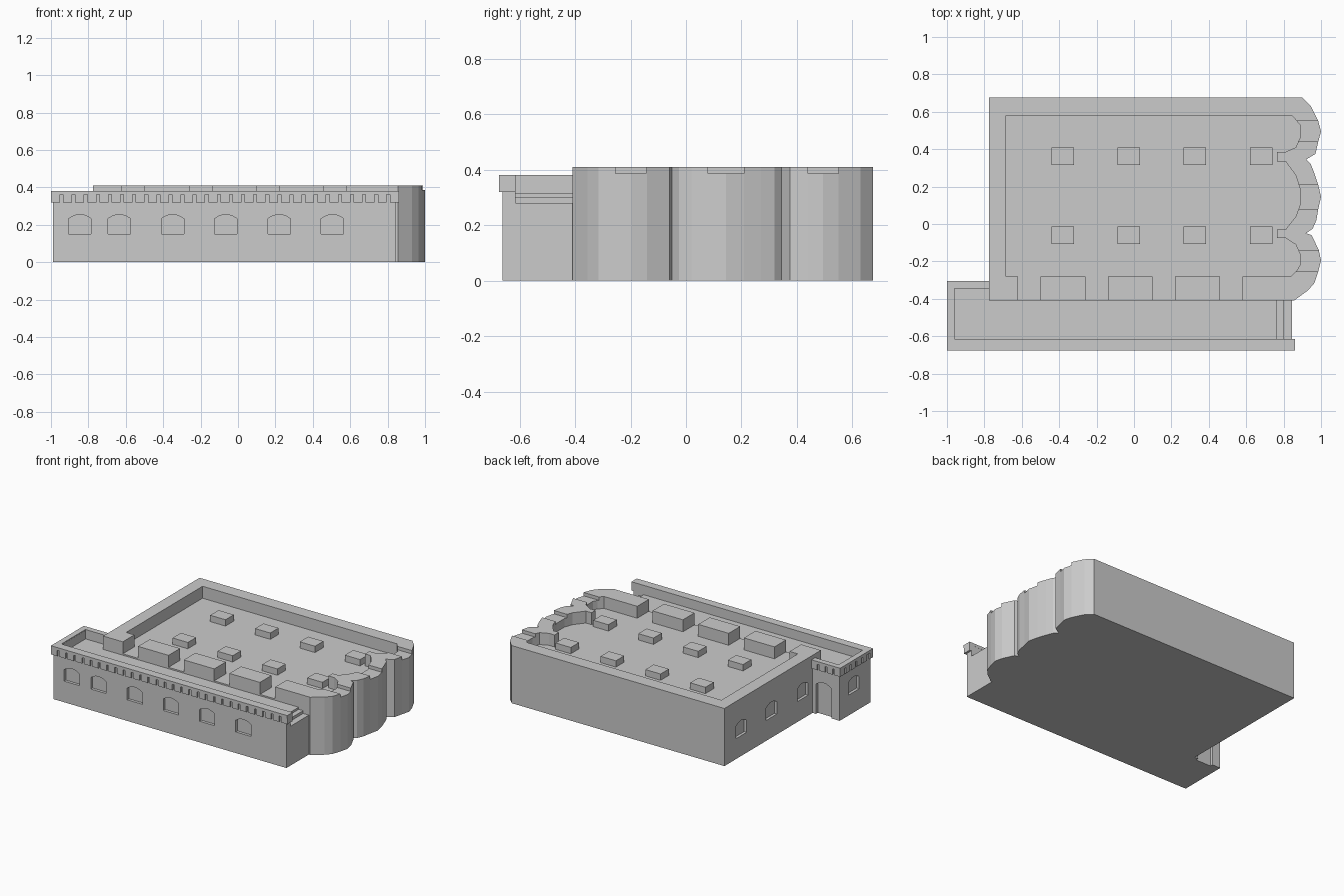
import bpy, bmesh, math
from mathutils import Matrix


def prism(name, pts, z0, z1, mat=None):
    """Extrude a flat outline between two heights, optionally re-oriented."""
    bm = bmesh.new()
    face = bm.faces.new([bm.verts.new((x, y, z0)) for x, y in pts])
    up = bmesh.ops.extrude_face_region(bm, geom=[face])
    for v in up["geom"]:
        if isinstance(v, bmesh.types.BMVert):
            v.co.z = z1
    if mat:
        bm.transform(mat)
    bmesh.ops.recalc_face_normals(bm, faces=bm.faces)
    me = bpy.data.meshes.new(name)
    bm.to_mesh(me)
    bm.free()
    ob = bpy.data.objects.new(name, me)
    bpy.context.collection.objects.link(ob)
    return ob


def box(name, x0, x1, y0, y1, z0, z1):
    return prism(name, [(x0, y0), (x1, y0), (x1, y1), (x0, y1)], z0, z1)


def carve(target, cutter):
    """Subtract a cutter from the target and discard it."""
    m = target.modifiers.new("cut", "BOOLEAN")
    m.operation, m.solver, m.object = "DIFFERENCE", "EXACT", cutter
    bpy.context.view_layer.objects.active = target
    bpy.ops.object.modifier_apply(modifier=m.name)
    bpy.data.objects.remove(cutter)


def opening(x, y, angle, z0, z1, w=0.12, depth=0.02):
    """Shallow-arched recess cutter; angle 0 faces -y."""
    n, rise = 6, 0.022
    pts = [(-w / 2, z0), (w / 2, z0)]
    for i in range(n + 1):
        t = 1 - 2 * i / n
        pts.append((t * w / 2, z1 - rise + rise * (1 - t * t)))
    mat = (Matrix.Translation((x, y, 0)) @ Matrix.Rotation(angle, 4, "Z")
           @ Matrix.Rotation(math.pi / 2, 4, "X"))
    return prism("opening_cutter", pts, -depth, 0.05, mat)


ROOF, TOP, WING_ROOF = 0.325, 0.41, 0.315

# Main hall with three faceted lobes on the right
hall = prism("main_hall", [
    (-0.775, -0.41), (0.855, -0.41), (0.93, -0.355), (0.965, -0.315), (0.985, -0.255),
    (1.0, -0.195), (0.988, -0.14), (0.95, -0.06), (0.92, -0.05), (0.955, -0.025),
    (0.975, 0.02), (0.985, 0.08), (1.0, 0.145), (0.985, 0.21), (0.965, 0.27),
    (0.945, 0.32), (0.92, 0.345), (0.97, 0.375), (0.985, 0.44), (1.0, 0.495),
    (0.985, 0.55), (0.945, 0.63), (0.9, 0.675), (-0.775, 0.675)], 0, TOP)

# Sunken roof behind the parapet
carve(hall, prism("roof_cutter", [
    (-0.685, -0.28), (0.84, -0.28), (0.87, -0.25), (0.887, -0.22), (0.887, -0.16),
    (0.865, -0.11), (0.81, -0.075), (0.765, -0.075), (0.765, -0.03), (0.81, -0.03),
    (0.865, 0.04), (0.887, 0.1), (0.887, 0.19), (0.865, 0.26), (0.81, 0.335),
    (0.765, 0.335), (0.765, 0.385), (0.81, 0.385), (0.865, 0.41), (0.887, 0.46),
    (0.887, 0.53), (0.845, 0.58), (-0.685, 0.58)], ROOF, 0.5))

# Gaps in the front parapet and shallow notches over the lobes
for x in (-0.62, -0.26, 0.10, 0.46):
    carve(hall, box("gap_cutter", x, x + 0.12, -0.5, -0.25, ROOF, 0.5))
for y0, y1 in ((-0.255, -0.145), (0.08, 0.21), (0.44, 0.55)):
    carve(hall, box("notch_cutter", 0.86, 1.1, y0, y1, 0.386, 0.5))

# Windows on the left wall of the hall
for y in (0.485, 0.145, -0.205):
    carve(hall, opening(-0.775, y, -math.pi / 2, 0.145, 0.255))

# Roof skylights
for x in (-0.38, -0.027, 0.325, 0.68):
    for y in (-0.06, 0.363):
        box("skylight", x - 0.06, x + 0.06, y - 0.047, y + 0.047, ROOF - 0.01, 0.37)

# Front wing, L-shaped, with sunken roof
wing = prism("front_wing", [
    (-0.988, -0.662), (0.845, -0.662), (0.845, -0.40), (-0.765, -0.40),
    (-0.765, -0.317), (-0.988, -0.317)], 0, 0.375)
carve(wing, prism("wing_roof_cutter", [
    (-0.959, -0.616), (0.95, -0.616), (0.95, -0.36), (-0.74, -0.36),
    (-0.74, -0.344), (-0.959, -0.344)], WING_ROOF, 0.5))

# Steps down at the right end of the wing roof
for x, z in ((0.765, 0.30), (0.80, 0.28)):
    carve(wing, box("step_cutter", x, 0.95, -0.616, -0.36, z, 0.5))

# Wing windows and back door
for x in (-0.845, -0.635, -0.35, -0.065, 0.22, 0.505):
    carve(wing, opening(x, -0.662, 0, 0.15, 0.255))
carve(wing, opening(-0.988, -0.475, -math.pi / 2, 0.145, 0.255))
carve(wing, opening(-0.862, -0.317, math.pi, -0.02, 0.235))

# Cornice cap around the wing
prism("cornice_cap", [
    (-1.0, -0.675), (0.86, -0.675), (0.86, -0.615), (-0.96, -0.615),
    (-0.96, -0.345), (-0.77, -0.345), (-0.77, -0.305), (-1.0, -0.305)], 0.362, 0.382)

# Dentil blocks under the cap: front, left and back runs
pitch = (1.86 - 0.048) / 28
for i in range(29):
    x = -1.0 + i * pitch
    box("front_dentil", x, x + 0.048, -0.674, -0.64, 0.32, 0.365)
box("cornice_end", 0.83, 0.86, -0.674, -0.615, 0.32, 0.365)
for i in range(5):
    y = -0.61 + i * 0.0643
    box("left_dentil", -0.999, -0.97, y, y + 0.047, 0.32, 0.365)
for i in range(4):
    x = -0.999 + i * 0.06
    box("back_dentil", x, x + 0.044, -0.34, -0.306, 0.32, 0.365)
